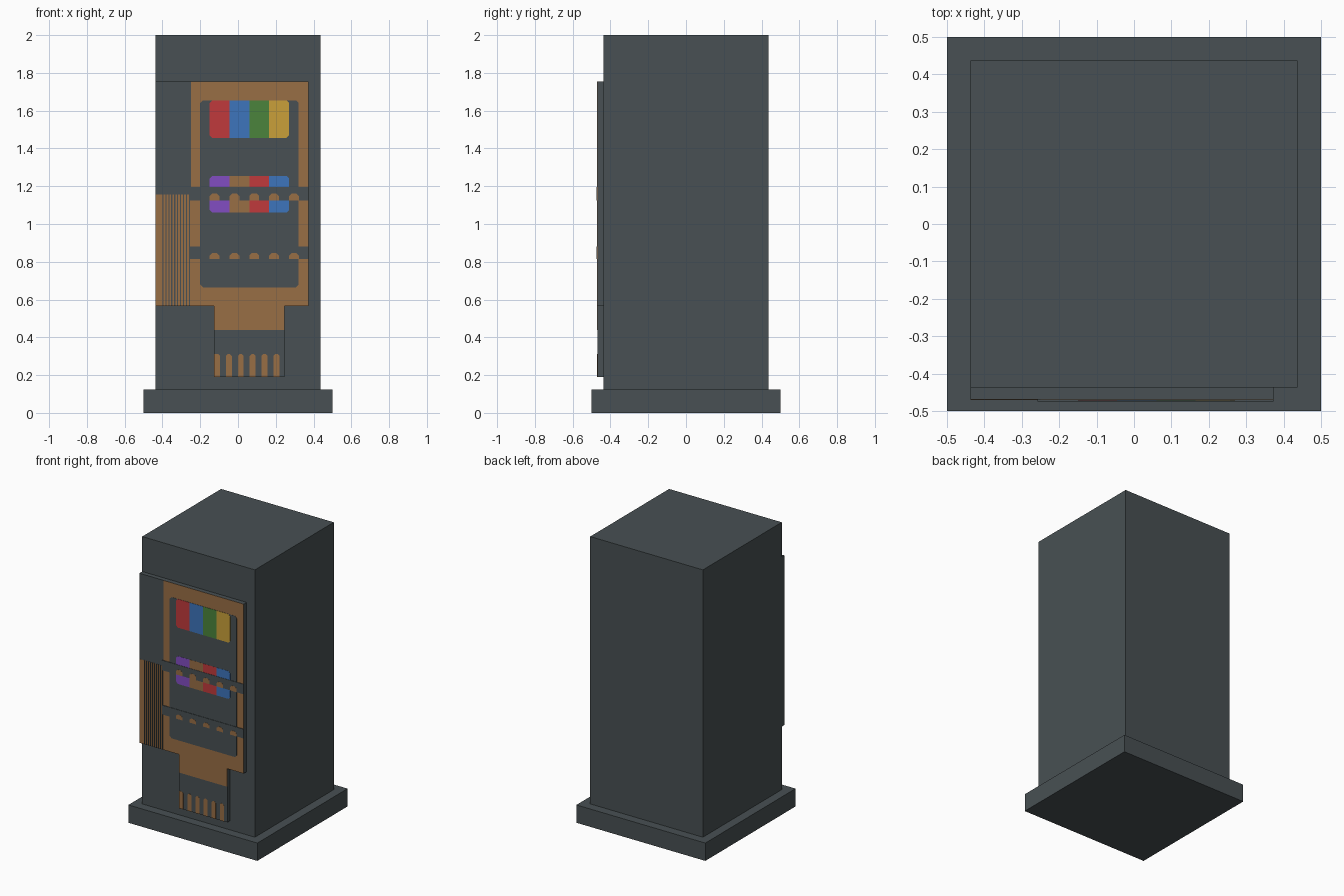
import bpy
import bmesh

cube = bpy.data.objects.get("Cube")
if cube:
    bpy.data.objects.remove(cube, do_unlink=True)


def make_material(name, rgb):
    """Material from 8-bit display colour, stored as linear values."""
    lin = [((c / 255 + 0.055) / 1.055) ** 2.4 for c in rgb] + [1]
    mat = bpy.data.materials.new(name)
    mat.use_nodes = True
    mat.diffuse_color = lin
    bsdf = mat.node_tree.nodes["Principled BSDF"]
    bsdf.inputs["Base Color"].default_value = lin
    bsdf.inputs["Roughness"].default_value = 0.9
    return mat


GREY = make_material("slate grey", (72, 80, 83))
BROWN = make_material("copper brown", (153, 110, 69))
RED = make_material("red", (192, 58, 60))
BLUE = make_material("blue", (61, 117, 188))
GREEN = make_material("green", (75, 132, 60))
YELLOW = make_material("yellow", (202, 160, 58))
PURPLE = make_material("purple", (130, 77, 194))

FACE = -0.469   # front of the raised panels
SKIN = 0.001    # thickness of one painted layer


def slab(name, x0, x1, z0, z1, y0, y1, mat, cut=0.0, corners=""):
    """Extrude a rectangle from y0 to y1; listed corners are chamfered by cut.
    Corners: a bottom left, b bottom right, c top right, d top left."""
    outline = []
    for key, x, z, sx, sz in (("a", x0, z0, 1, 1), ("b", x1, z0, -1, 1),
                              ("c", x1, z1, -1, -1), ("d", x0, z1, 1, -1)):
        if key in corners:
            ends = [(x, z + sz * cut), (x + sx * cut, z)]
            outline += ends if key in "ac" else ends[::-1]
        else:
            outline.append((x, z))
    bm = bmesh.new()
    face = bm.faces.new([bm.verts.new((x, y0, z)) for x, z in outline])
    ext = bmesh.ops.extrude_face_region(bm, geom=[face])
    for v in ext["geom"]:
        if isinstance(v, bmesh.types.BMVert):
            v.co.y = y1
    bmesh.ops.recalc_face_normals(bm, faces=bm.faces)
    mesh = bpy.data.meshes.new(name)
    bm.to_mesh(mesh)
    bm.free()
    mesh.materials.append(mat)
    obj = bpy.data.objects.new(name, mesh)
    bpy.context.collection.objects.link(obj)
    return obj


def paint(name, x0, x1, z0, z1, layer, mat, cut=0.0, corners=""):
    """Thin coloured plate, stacked by layer on the panel face."""
    front = FACE - layer * SKIN
    return slab(name, x0, x1, z0, z1, front + SKIN, front, mat, cut, corners)


# Cabinet and plinth
slab("plinth", -0.5, 0.5, 0, 0.125, 0.5, -0.5, GREY)
slab("cabinet", -0.437, 0.437, 0.125, 2.0, 0.437, -0.437, GREY)

# Raised front panels
slab("main_panel", -0.437, 0.373, 0.567, 1.755, -0.437, FACE, GREY)
slab("tray_panel", -0.127, 0.245, 0.19, 0.567, -0.437, FACE, GREY)

# Window surround and inset glass
paint("window_surround", -0.25, 0.373, 0.567, 1.755, 1, BROWN)
paint("window", -0.2, 0.32, 0.665, 1.655, 2, GREY, 0.014, "abcd")

# Side grille with fine vertical lines
paint("side_grille", -0.437, -0.25, 0.567, 1.155, 1, BROWN)
for i in range(10):
    x = -0.4 + i * 0.0155
    paint("grille_line", x, x + 0.006, 0.567, 1.155, 2, GREY)

# Rows of coloured products
LOWER = (PURPLE, BROWN, RED, BLUE)
ROWS = (("top_product", 1.455, 1.655, (RED, BLUE, GREEN, YELLOW), "ad", "bc"),
        ("middle_product", 1.195, 1.255, LOWER, "d", "c"),
        ("lower_product", 1.06, 1.125, LOWER, "a", "b"))
for name, z0, z1, colours, first, last in ROWS:
    for i, mat in enumerate(colours):
        x = -0.15 + i * 0.105
        corners = first if i == 0 else last if i == 3 else ""
        paint(name, x, x + 0.105, z0, z1, 3, mat, 0.014, corners)

# Shelves with a row of round-topped holders
for z0, z1, tip in ((1.125, 1.195, 1.162), (0.815, 0.88, 0.847)):
    slab("shelf", -0.258, 0.373, z0, z1, FACE, -0.474, GREY)
    for i in range(5):
        x = -0.15 + i * 0.105
        slab("holder", x, x + 0.052, z0, tip, -0.474, -0.475, BROWN,
             0.014, "cd")

# Collection tray with slots
paint("tray_lintel", -0.127, 0.245, 0.44, 0.567, 1, BROWN)
for i in range(6):
    x = -0.127 + i * 0.063
    paint("tray_slot", x, x + 0.031, 0.19, 0.312, 1, BROWN, 0.01,
          "c" if i == 0 else "cd")
